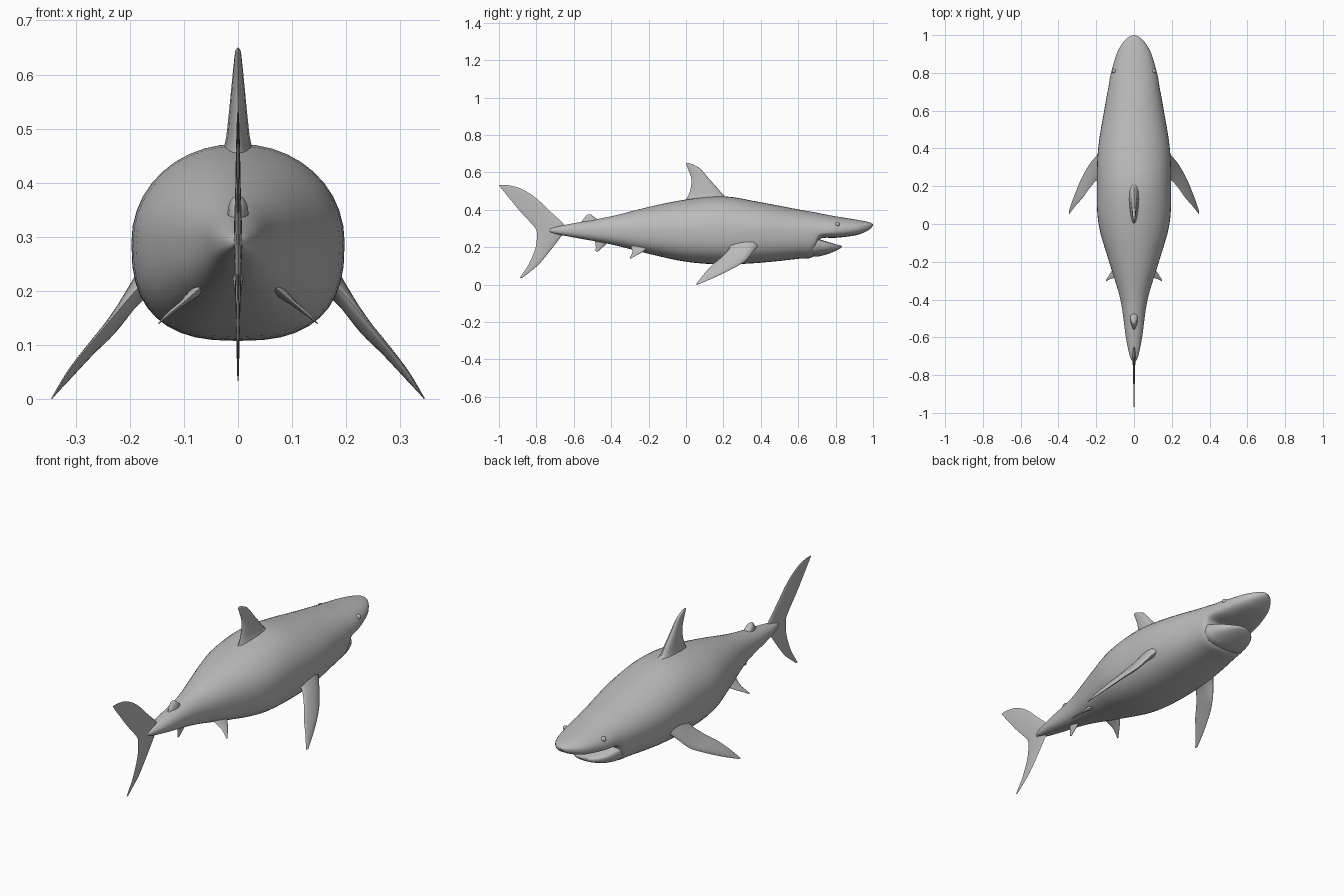
import bpy, bmesh, math
from mathutils import Vector

if "Cube" in bpy.data.objects:
    bpy.data.objects.remove(bpy.data.objects["Cube"])

GREY = bpy.data.materials.new("shark grey")
GREY.diffuse_color = (0.5, 0.5, 0.5, 1)
GREY.use_nodes = True
GREY.node_tree.nodes["Principled BSDF"].inputs["Base Color"].default_value = GREY.diffuse_color


def smooth_rows(rows, steps):
    """Catmull-Rom interpolation of rows of numbers."""
    out = []
    last = len(rows) - 1
    for i in range(last):
        p0, p1, p2, p3 = (rows[min(max(k, 0), last)] for k in range(i - 1, i + 3))
        for s in range(steps):
            t = s / steps
            out.append([0.5 * (2 * b + (c - a) * t + (2 * a - 5 * b + 4 * c - d) * t * t
                               + (3 * b - a - 3 * c + d) * t ** 3)
                        for a, b, c, d in zip(p0, p1, p2, p3)])
    out.append(list(rows[-1]))
    return out


def finish(name, bm, angle=50):
    bmesh.ops.recalc_face_normals(bm, faces=bm.faces)
    mesh = bpy.data.meshes.new(name)
    bm.to_mesh(mesh)
    bm.free()
    mesh.materials.append(GREY)
    obj = bpy.data.objects.new(name, mesh)
    bpy.context.collection.objects.link(obj)
    bpy.ops.object.select_all(action='DESELECT')
    obj.select_set(True)
    bpy.context.view_layer.objects.active = obj
    bpy.ops.object.shade_smooth_by_angle(angle=math.radians(angle))
    return obj


def loft(name, rings, angle=50):
    """Skin a list of closed rings and cap both ends."""
    bm = bmesh.new()
    loops = [[bm.verts.new(p) for p in ring] for ring in rings]
    n = len(loops[0])
    for a, b in zip(loops, loops[1:]):
        for i in range(n):
            j = (i + 1) % n
            bm.faces.new((a[i], a[j], b[j], b[i]))
    bm.faces.new(loops[0])
    bm.faces.new(loops[-1])
    return finish(name, bm, angle)


def power(v, e):
    return math.copysign(abs(v) ** e, v)


def trunk(name, rows, n_top, n_low, steps=4, seg=40):
    """Rows: y, bottom z, widest z, top z, half width."""
    rings = []
    for y, zb, zc, zt, w in smooth_rows(rows, steps):
        ring = []
        for k in range(seg):
            a = 2 * math.pi * k / seg
            c, s = math.cos(a), math.sin(a)
            n, h = (n_top, zt - zc) if s >= 0 else (n_low, zc - zb)
            ring.append((max(w, 0.001) * power(c, 2 / n), y, zc + h * power(s, 2 / n)))
        rings.append(ring)
    return loft(name, rings)


def fin(name, rows, side=1, steps=4, half=7):
    """Rows: leading point xyz, trailing point xyz, half thickness."""
    data = smooth_rows(rows, steps)
    rings = []
    for i, r in enumerate(data):
        lead, trail = Vector(r[0:3]), Vector(r[3:6])
        p, q = data[max(i - 1, 0)], data[min(i + 1, len(data) - 1)]
        span = Vector(q[0:3]) + Vector(q[3:6]) - Vector(p[0:3]) - Vector(p[3:6])
        chord = trail - lead
        normal = chord.cross(span).normalized()
        ring = []
        for k in range(2 * half):
            a = math.pi * k / half
            u = (1 - math.cos(a)) / 2
            # rounded leading edge, thin trailing edge
            t = max(r[6], 0.0005) * math.sin(a) * (1.25 - 0.6 * u)
            v = lead + chord * u + normal * t
            ring.append((v.x * side, v.y, v.z))
        rings.append(ring)
    return loft(name, rings)


def upright_fin(name, rows):
    """Rows: z, front y, rear y, half thickness."""
    return fin(name, [(0, f, z, 0, b, z, t) for z, f, b, t in rows])


# Body with the snout overhanging the mouth
trunk("body", [
    (-0.74, .288, .29, .292, .002), (-0.70, .272, .29, .308, .022),
    (-0.60, .252, .29, .328, .043), (-0.40, .215, .29, .365, .072),
    (-0.20, .165, .29, .415, .132), (0.0, .122, .29, .455, .188),
    (0.2, .108, .29, .472, .197), (0.4, .117, .285, .44, .19),
    (0.6, .138, .275, .402, .158), (0.68, .150, .275, .388, .144),
    (0.71, .235, .278, .382, .138), (0.74, .250, .282, .376, .133),
    (0.80, .250, .288, .365, .122), (0.90, .262, .300, .349, .092),
    (0.95, .278, .308, .340, .066), (0.985, .297, .315, .332, .036),
    (1.0, .316, .319, .323, .004)], 2.05, 2.6)

# Lower jaw
trunk("lower_jaw", [
    (0.58, .160, .210, .25, .11), (0.68, .150, .215, .25, .126),
    (0.72, .153, .215, .24, .118), (0.77, .168, .207, .225, .096),
    (0.81, .185, .202, .213, .058), (0.828, .197, .204, .209, .025),
    (0.833, .204, .205, .207, .004)], 3.5, 2.4)

# Fins on the centre line
upright_fin("dorsal_fin", [
    (.44, .26, -.01, .038), (.475, .205, .012, .024), (.52, .165, .026, .018),
    (.57, .12, .028, .013), (.62, .076, .010, .008), (.643, .035, .001, .005),
    (.65, .012, .003, .001)])
upright_fin("second_dorsal_fin", [
    (.32, -.44, -.565, .024), (.342, -.465, -.555, .020), (.360, -.490, -.540, .017),
    (.372, -.503, -.532, .010), (.376, -.512, -.524, .002)])
upright_fin("anal_fin", [
    (.25, -.40, -.49, .014), (.222, -.42, -.485, .010), (.198, -.448, -.482, .006),
    (.182, -.465, -.484, .004), (.177, -.472, -.48, .001)])
upright_fin("tail_fin", [
    (.034, -.878, -.89, .001), (.06, -.845, -.873, .002), (.11, -.785, -.84, .003),
    (.195, -.715, -.805, .005), (.26, -.665, -.797, .007), (.295, -.635, -.802, .008),
    (.33, -.66, -.83, .007), (.395, -.73, -.89, .005), (.45, -.787, -.935, .004),
    (.49, -.84, -.968, .003), (.52, -.90, -.992, .002), (.532, -.955, -1.0, .001)])

# Paired fins and eyes
for side, label in ((1, "right"), (-1, "left")):
    fin(label + "_pectoral_fin", [
        (.15, .41, .23, .15, .22, .24, .035), (.19, .37, .19, .19, .235, .20, .018),
        (.235, .315, .125, .235, .19, .147, .012), (.275, .245, .083, .27, .14, .105, .009),
        (.315, .15, .037, .31, .095, .055, .006), (.345, .068, .002, .343, .053, .001, .001)], side)
    fin(label + "_pelvic_fin", [
        (.06, -.18, .215, .06, -.30, .215, .014), (.10, -.225, .18, .10, -.287, .18, .006),
        (.125, -.26, .16, .125, -.292, .16, .004),
        (.147, -.294, .14, .147, -.302, .14, .001)], side)
    bm = bmesh.new()
    bmesh.ops.create_uvsphere(bm, u_segments=16, v_segments=10, radius=0.012)
    bmesh.ops.translate(bm, verts=bm.verts, vec=(side * .106, .81, .323))
    finish(label + "_eye", bm)
